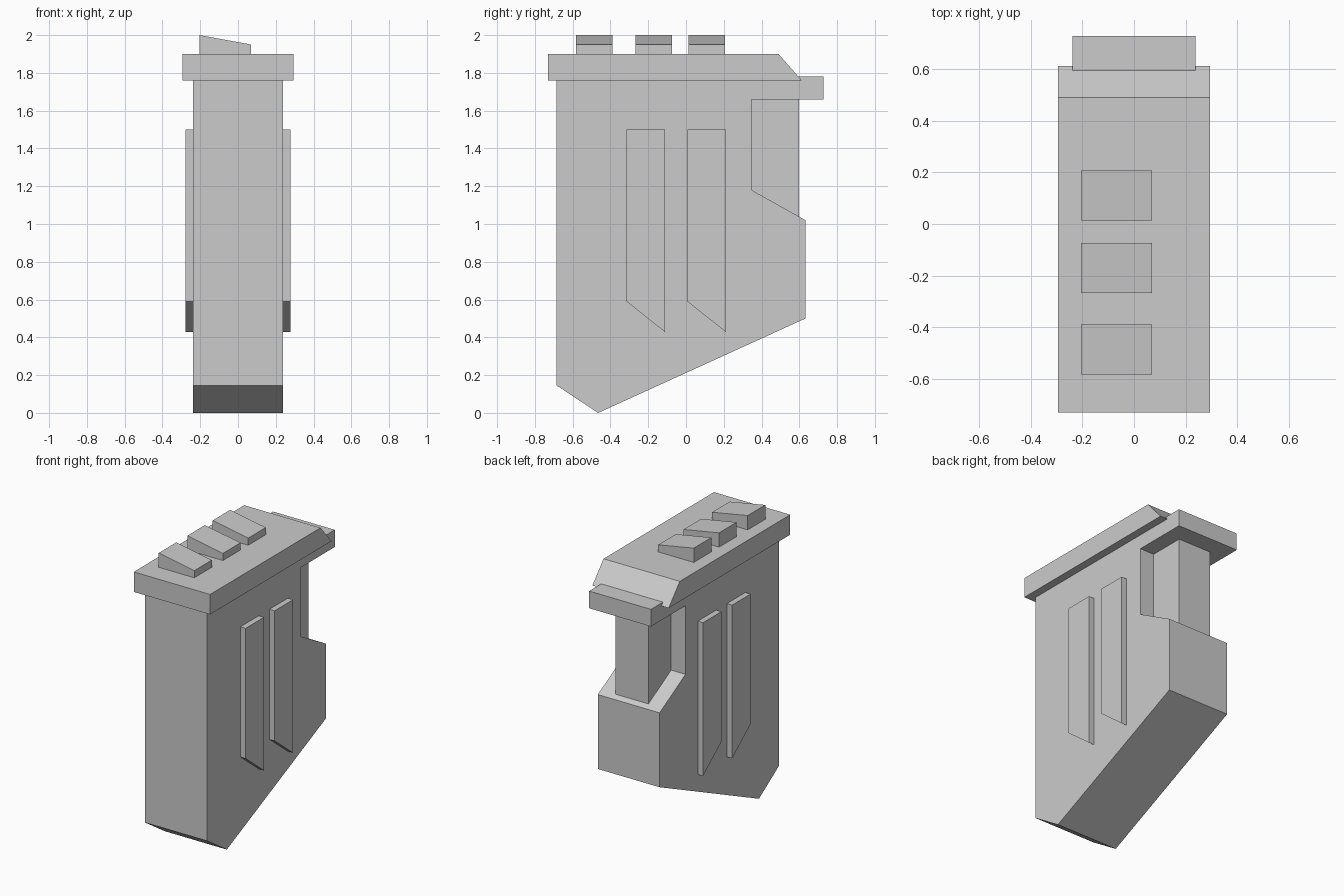
import bpy
import bmesh

if "Cube" in bpy.data.objects:
    bpy.data.objects.remove(bpy.data.objects["Cube"])


def prism(name, profile, lo, hi, axis="x"):
    """Extrude a 2D profile: (y, z) along x, or (x, z) along y."""
    def point(a, b, t):
        return (t, a, b) if axis == "x" else (a, t, b)

    bm = bmesh.new()
    start = [bm.verts.new(point(a, b, lo)) for a, b in profile]
    end = [bm.verts.new(point(a, b, hi)) for a, b in profile]
    bm.faces.new(start)
    bm.faces.new(end)
    n = len(profile)
    for i in range(n):
        j = (i + 1) % n
        bm.faces.new((start[i], start[j], end[j], end[i]))
    bmesh.ops.recalc_face_normals(bm, faces=bm.faces)
    mesh = bpy.data.meshes.new(name)
    bm.to_mesh(mesh)
    bm.free()
    obj = bpy.data.objects.new(name, mesh)
    bpy.context.collection.objects.link(obj)
    return obj


# Main body with the rear notch and overhanging lip
prism("body", [(-0.685, 0.145), (-0.465, 0), (0.633, 0.5), (0.633, 1.02),
               (0.347, 1.18), (0.347, 1.66), (0.728, 1.66), (0.728, 1.78),
               (-0.685, 1.78)], -0.239, 0.239)

# Narrow post standing in the notch
prism("rear_post", [(0.33, 1.0), (0.598, 1.0), (0.598, 1.67), (0.33, 1.67)],
      -0.128, 0.128)

# Wide cap with a sloped rear edge
prism("cap", [(-0.73, 1.76), (0.613, 1.76), (0.49, 1.9), (-0.73, 1.9)],
      -0.295, 0.295)

# Two raised ribs on each side
for i, y in enumerate((-0.315, 0.007)):
    for label, side in (("left", -1), ("right", 1)):
        w = 0.204
        prism(f"side_rib_{label}_{i + 1}",
              [(y, 0.59), (y + w, 0.428), (y + w, 1.5), (y, 1.5)],
              *sorted((side * 0.23, side * 0.279)))

# Three wedge-shaped buttons on top
for i, y in enumerate((-0.583, -0.267, 0.013)):
    prism(f"top_button_{i + 1}",
          [(-0.205, 1.89), (0.07, 1.89), (0.07, 1.95), (-0.205, 2.0)],
          y, y + 0.194, axis="y")
